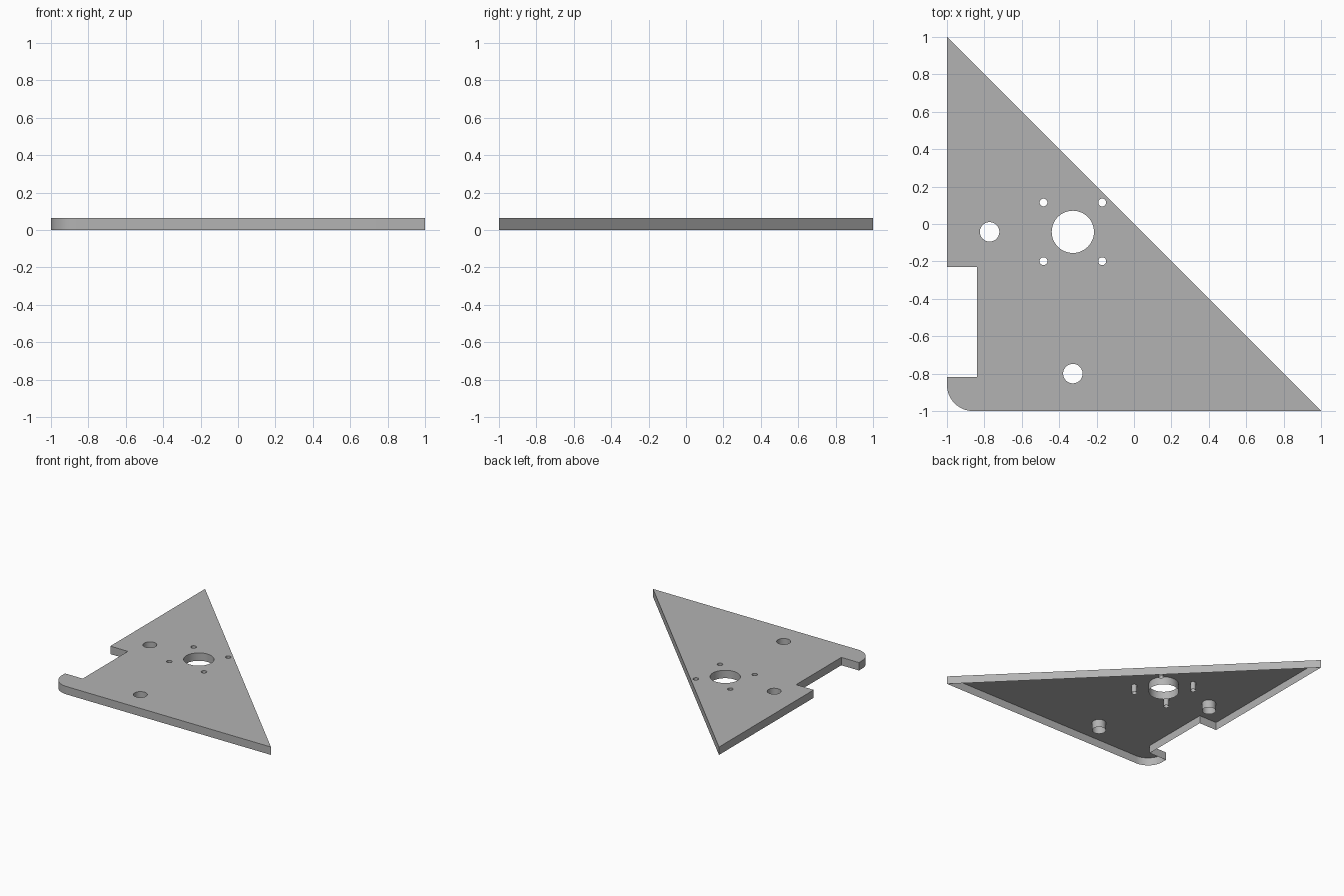
import bpy, bmesh
from math import cos, sin, pi, radians

if "Cube" in bpy.data.objects:
    bpy.data.objects.remove(bpy.data.objects["Cube"], do_unlink=True)

THICK = 0.065
CORNER = 0.14


def arc(cx, cy, r, start, end, n):
    """Points on an arc, start included, end excluded."""
    return [(cx + r * cos(start + (end - start) * i / n),
             cy + r * sin(start + (end - start) * i / n)) for i in range(n)]


# Triangular outline with a rounded corner and a rectangular side notch
outline = [(1, -1), (-1, 1), (-1, -0.23), (-0.84, -0.23), (-0.84, -0.817), (-1, -0.817)]
outline += arc(CORNER - 1, CORNER - 1, CORNER, pi, 1.5 * pi, 16) + [(CORNER - 1, -1)]

# Round holes: centre bore, four screw holes around it, two larger mounting holes
cx, cy, spread = -0.327, -0.042, 0.157
holes = [(cx, cy, 0.113), (-0.772, cy, 0.052), (cx, -0.8, 0.052)]
holes += [(cx + sx * spread, cy + sy * spread, 0.021) for sx in (-1, 1) for sy in (-1, 1)]

bm = bmesh.new()
edges = []
for loop in [outline] + [arc(x, y, r, 0, 2 * pi, 48) for x, y, r in holes]:
    verts = [bm.verts.new((x, y, THICK)) for x, y in loop]
    edges += [bm.edges.new((verts[i - 1], verts[i])) for i in range(len(verts))]

# Top skin, then side and hole walls; the underside stays open
bmesh.ops.triangle_fill(bm, edges=edges, use_beauty=True, use_dissolve=False, normal=(0, 0, 1))
top = list(bm.faces)
border = [e for e in bm.edges if e.is_boundary]
walls = bmesh.ops.extrude_edge_only(bm, edges=border)["geom"]
for v in walls:
    if isinstance(v, bmesh.types.BMVert):
        v.co.z = 0
bmesh.ops.recalc_face_normals(bm, faces=bm.faces)
if top[0].normal.z < 0:
    bmesh.ops.reverse_faces(bm, faces=bm.faces)

mesh = bpy.data.meshes.new("mounting_plate")
bm.to_mesh(mesh)
bm.free()
plate = bpy.data.objects.new("mounting_plate", mesh)
bpy.context.collection.objects.link(plate)

# Plain grey finish
grey = bpy.data.materials.new("plain_grey")
grey.use_nodes = True
colour = (0.45, 0.45, 0.45, 1)
grey.diffuse_color = colour
grey.node_tree.nodes["Principled BSDF"].inputs["Base Color"].default_value = colour
mesh.materials.append(grey)

bpy.ops.object.select_all(action="DESELECT")
plate.select_set(True)
bpy.context.view_layer.objects.active = plate
bpy.ops.object.shade_smooth_by_angle(angle=radians(30))
